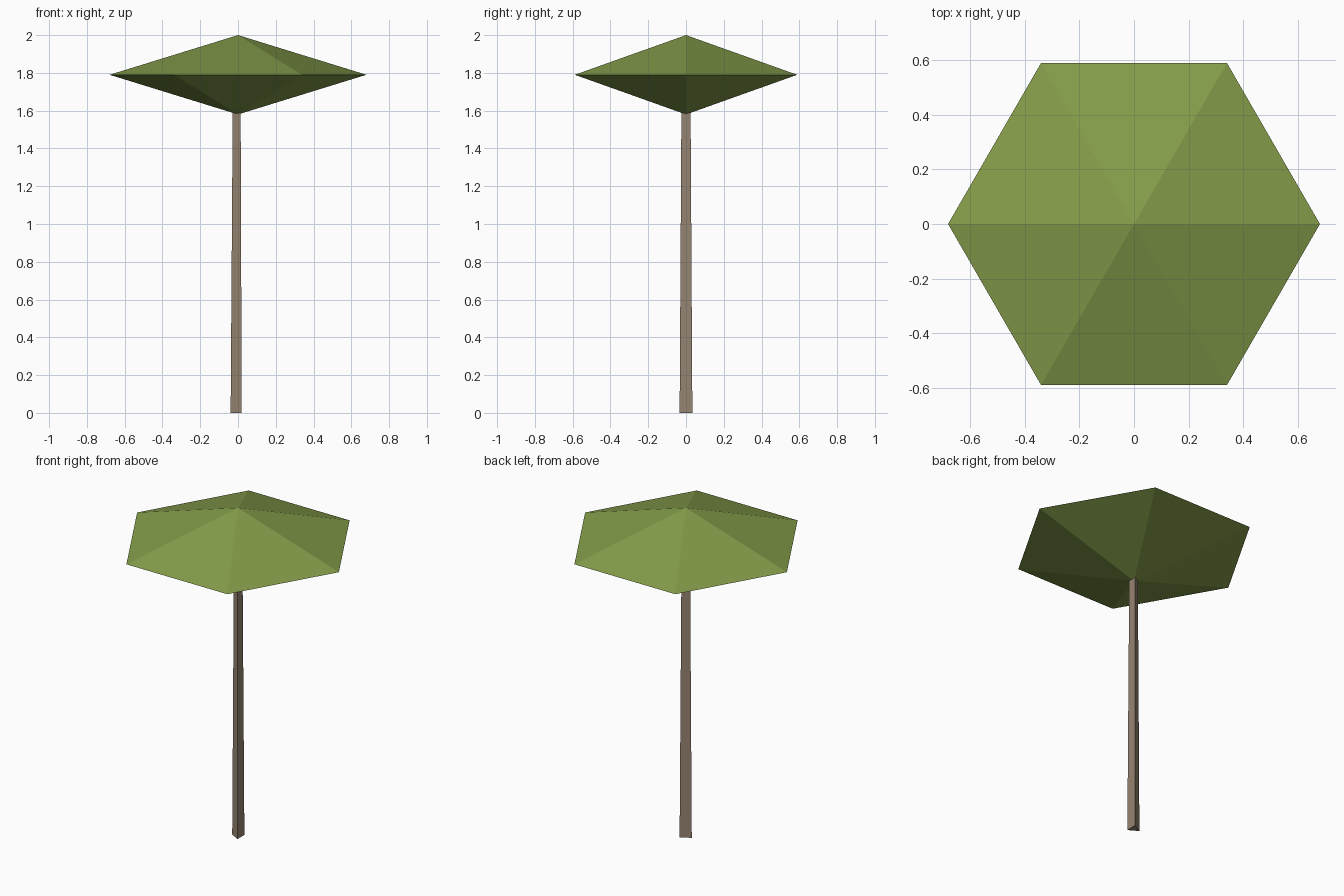
import bpy, math

if "Cube" in bpy.data.objects:
    bpy.data.objects.remove(bpy.data.objects["Cube"])


def material(name, srgb):
    m = bpy.data.materials.new(name)
    lin = [((c / 255 + 0.055) / 1.055) ** 2.4 for c in srgb]
    m.diffuse_color = (*lin, 1)
    m.use_nodes = True
    m.node_tree.nodes["Principled BSDF"].inputs["Base Color"].default_value = m.diffuse_color
    return m


def tapered(name, sides, rings, start, mat):
    """Flat-sided solid from (radius, z) rings; radius 0 makes a point."""
    verts, loops, faces = [], [], []
    for r, z in rings:
        n = sides if r else 1
        loops.append(list(range(len(verts), len(verts) + n)))
        for i in range(n):
            a = start + math.tau * i / sides
            verts.append((r * math.cos(a), r * math.sin(a), z))
    for lo, hi in zip(loops, loops[1:]):
        for i in range(sides):
            j = (i + 1) % sides
            quad = [lo[i % len(lo)], lo[j % len(lo)], hi[j % len(hi)], hi[i % len(hi)]]
            faces.append(list(dict.fromkeys(quad)))
    if len(loops[0]) > 1:
        faces.append(loops[0][::-1])
    if len(loops[-1]) > 1:
        faces.append(loops[-1])
    mesh = bpy.data.meshes.new(name)
    mesh.from_pydata(verts, [], faces)
    mesh.materials.append(mat)
    obj = bpy.data.objects.new(name, mesh)
    bpy.context.collection.objects.link(obj)
    return obj


bark = material("bark brown", (150, 132, 113))
leaf = material("leaf green", (132, 156, 74))

# Three-sided trunk, one corner pointing to -x
tapered("trunk", 3, [(0.039, 0), (0.028, 1.6)], math.pi, bark)
# Six-sided double-cone canopy
tapered("canopy", 6, [(0, 1.58), (0.68, 1.79), (0, 2.0)], 0, leaf)
